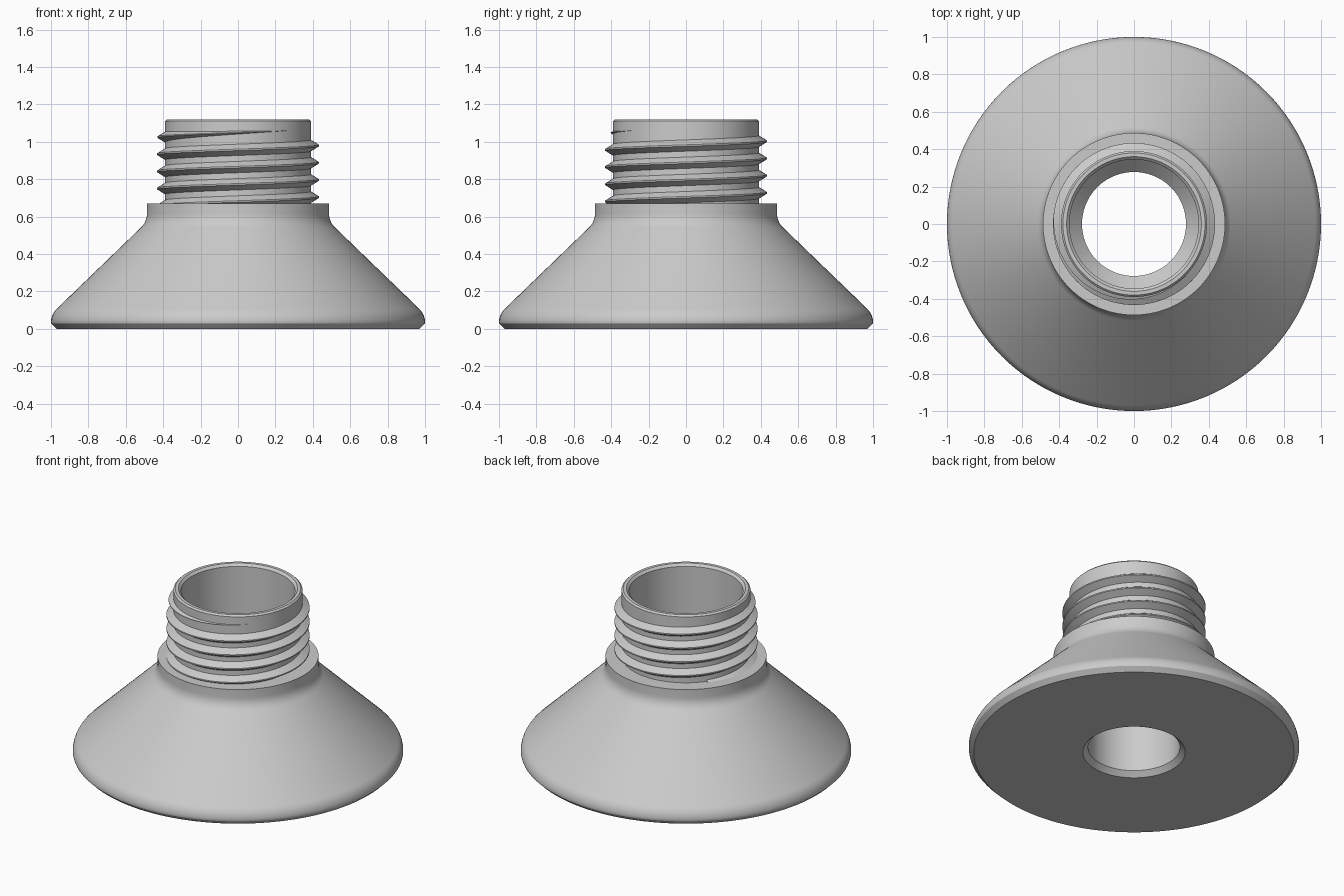
import bpy, math

if "Cube" in bpy.data.objects:
    bpy.data.objects.remove(bpy.data.objects["Cube"], do_unlink=True)

SIDES = 128
PITCH = 0.092
NECK = 0.39

grey = bpy.data.materials.new("neutral grey")
grey.use_nodes = True
colour = (0.6, 0.6, 0.6, 1)
grey.diffuse_color = colour
grey.node_tree.nodes["Principled BSDF"].inputs["Base Color"].default_value = colour


def loft(name, sections, closed):
    """Skin a row of equal closed cross-sections into one solid."""
    n, count = len(sections[0]), len(sections)
    verts = [p for section in sections for p in section]
    faces = []
    for i in range(count if closed else count - 1):
        a, b = i * n, (i + 1) % count * n
        for j in range(n):
            k = (j + 1) % n
            faces.append((a + j, b + j, b + k, a + k))
    if not closed:
        faces += [tuple(range(n)), tuple(reversed(range(len(verts) - n, len(verts))))]
    mesh = bpy.data.meshes.new(name)
    mesh.from_pydata(verts, [], faces)
    mesh.materials.append(grey)
    obj = bpy.data.objects.new(name, mesh)
    bpy.context.collection.objects.link(obj)
    bpy.ops.object.select_all(action="DESELECT")
    obj.select_set(True)
    bpy.context.view_layer.objects.active = obj
    bpy.ops.object.shade_smooth_by_angle(angle=math.radians(28))
    return obj


def turned(profile, angle, lift=0):
    return [(r * math.cos(angle), r * math.sin(angle), z + lift) for r, z in profile]


def arc(cr, cz, radius, start, end, steps=6):
    """Profile points on a circle, angles in degrees."""
    angles = [math.radians(start + (end - start) * i / steps) for i in range(steps + 1)]
    return [(cr + radius * math.cos(a), cz + radius * math.sin(a)) for a in angles]


# Flared base, collar, neck and stepped bore as one turned solid
profile = [(0.31, 0), (0.97, 0), (0.998, 0.028)]
profile += arc(0.9, 0.035, 0.1, 0, 45)
profile += arc(0.587, 0.615, 0.1, 225, 180)
profile += [(0.487, 0.67), (NECK, 0.67), (NECK, 1.11), (0.38, 1.12),
            (0.36, 1.12), (0.345, 1.105), (0.345, 0.62), (0.278, 0.55), (0.278, 0.032)]
body = loft("flared_base_and_neck",
            [turned(profile, math.tau * i / SIDES) for i in range(SIDES)], True)

# Helical thread, rising counterclockwise and fading out near the rim
start, end, fade = -3.6 * math.tau, 0.875 * math.tau, 0.4 * math.tau
steps = int((end - start) / math.tau * SIDES)
sections = []
for i in range(steps + 1):
    angle = start + (end - start) * i / steps
    size = max(0.04, min(1, (end - angle) / fade))
    crest, half = NECK + 0.043 * size, 0.034 * size
    ridge = [(NECK - 0.006, -half), (crest, -0.004 * size),
             (crest, 0.004 * size), (NECK - 0.006, half)]
    sections.append(turned(ridge, angle, 0.98 + PITCH * angle / math.tau))
thread = loft("screw_thread", sections, False)
